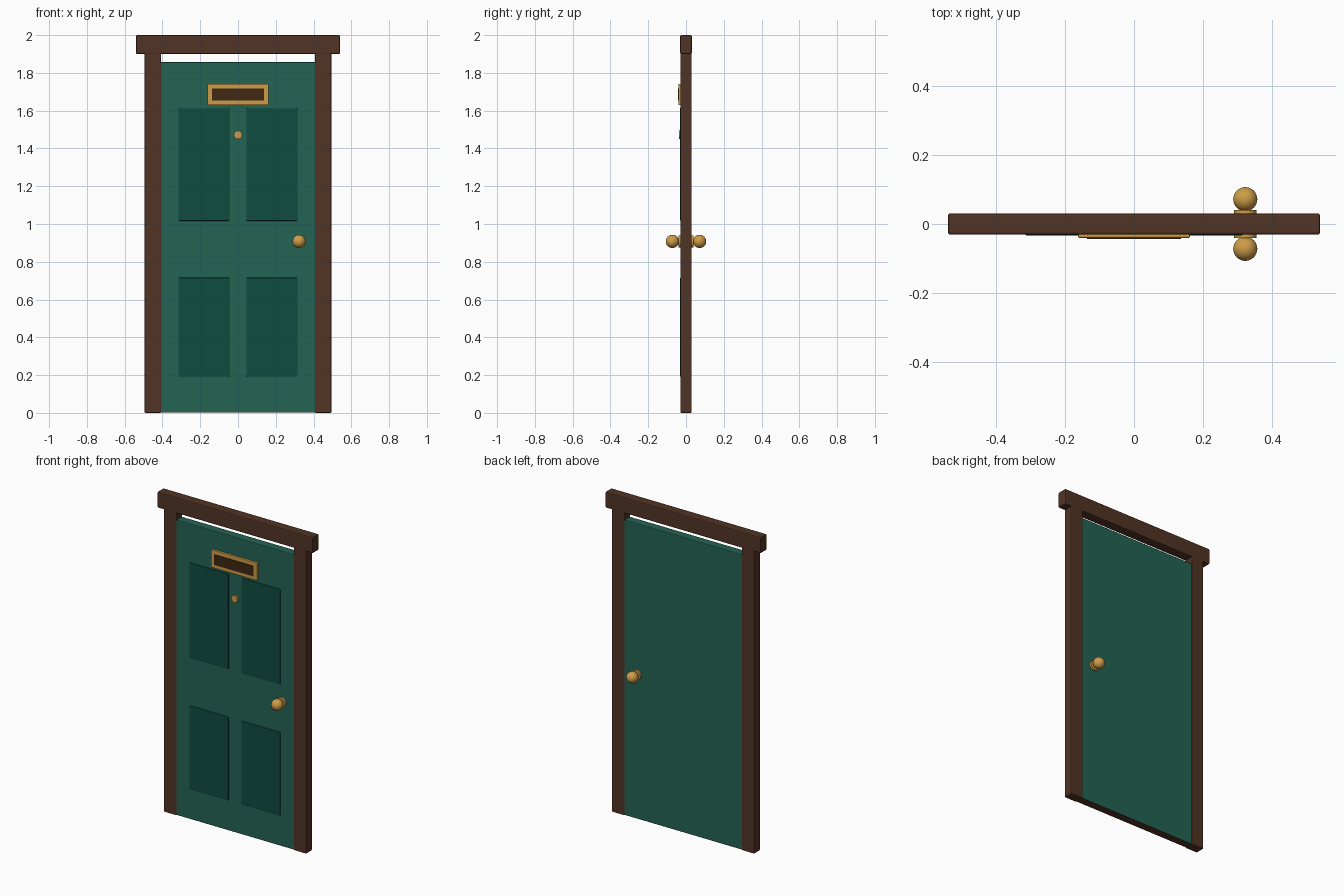
import bpy, math

if "Cube" in bpy.data.objects:
    bpy.data.objects.remove(bpy.data.objects["Cube"])


def material(name, rgb):
    m = bpy.data.materials.new(name)
    m.diffuse_color = (*rgb, 1)
    m.use_nodes = True
    m.node_tree.nodes["Principled BSDF"].inputs["Base Color"].default_value = m.diffuse_color
    return m


WOOD = material("brown wood", (0.085, 0.033, 0.018))
GREEN = material("door green", (0.017, 0.125, 0.087))
PANEL = material("dark green", (0.0050, 0.072, 0.051))
BRASS = material("brass", (0.62, 0.34, 0.065))
DARK = material("dark slot", (0.050, 0.021, 0.007))


def finish(ob, name, mat):
    ob.name = name
    ob.data.materials.append(mat)
    return ob


def box(name, x, y, z, mat, bevel=0.0):
    """Box from (min, max) ranges on each axis."""
    bpy.ops.mesh.primitive_cube_add(size=1, location=[(a + b) / 2 for a, b in (x, y, z)])
    ob = bpy.context.object
    ob.scale = [b - a for a, b in (x, y, z)]
    bpy.ops.object.transform_apply(location=False, rotation=False, scale=True)
    if bevel:
        mod = ob.modifiers.new("bevel", 'BEVEL')
        mod.width, mod.segments = bevel, 2
    return finish(ob, name, mat)


def disc(name, x, z, y0, y1, r, mat):
    """Cylinder along y."""
    bpy.ops.mesh.primitive_cylinder_add(vertices=32, radius=r, depth=abs(y1 - y0),
                                        location=(x, (y0 + y1) / 2, z),
                                        rotation=(math.pi / 2, 0, 0))
    bpy.ops.object.shade_smooth_by_angle()
    return finish(bpy.context.object, name, mat)


# Frame
box("frame_header", (-0.54, 0.54), (-0.031, 0.031), (1.9, 2.0), WOOD, 0.006)
for side, s in (("left", -1), ("right", 1)):
    xs = sorted((s * 0.407, s * 0.495))
    box("frame_post_" + side, xs, (-0.030, 0.030), (0, 1.93), WOOD, 0.006)

# Door leaf, with a bare bottom edge
door = box("door_leaf", (-0.411, 0.411), (-0.027, 0.027), (0.002, 1.857), GREEN, 0.004)
door.data.materials.append(WOOD)
for f in door.data.polygons:
    f.material_index = 1 if f.normal.z < -0.5 else 0

# Four raised panels
for side, s in (("left", -1), ("right", 1)):
    xs = sorted((s * 0.045, s * 0.316))
    for row, zs in (("lower", (0.192, 0.716)), ("upper", (1.017, 1.614))):
        box(f"panel_{row}_{side}", xs, (-0.033, -0.02), zs, PANEL, 0.004)

# Letter slot
box("letter_plate", (-0.162, 0.162), (-0.040, -0.02), (1.63, 1.742), BRASS, 0.003)
box("letter_opening", (-0.137, 0.137), (-0.043, -0.03), (1.653, 1.718), DARK)

# Peephole
disc("peephole", 0, 1.472, -0.02, -0.038, 0.022, BRASS)

# Knobs on both faces
for face, s in (("front", -1), ("back", 1)):
    disc("knob_rose_" + face, 0.323, 0.908, s * 0.02, s * 0.040, 0.032, BRASS)
    disc("knob_neck_" + face, 0.323, 0.908, s * 0.035, s * 0.06, 0.015, BRASS)
    bpy.ops.mesh.primitive_uv_sphere_add(segments=32, ring_count=16, radius=0.035,
                                         location=(0.323, s * 0.072, 0.908))
    bpy.ops.object.shade_smooth()
    finish(bpy.context.object, "knob_" + face, BRASS)
